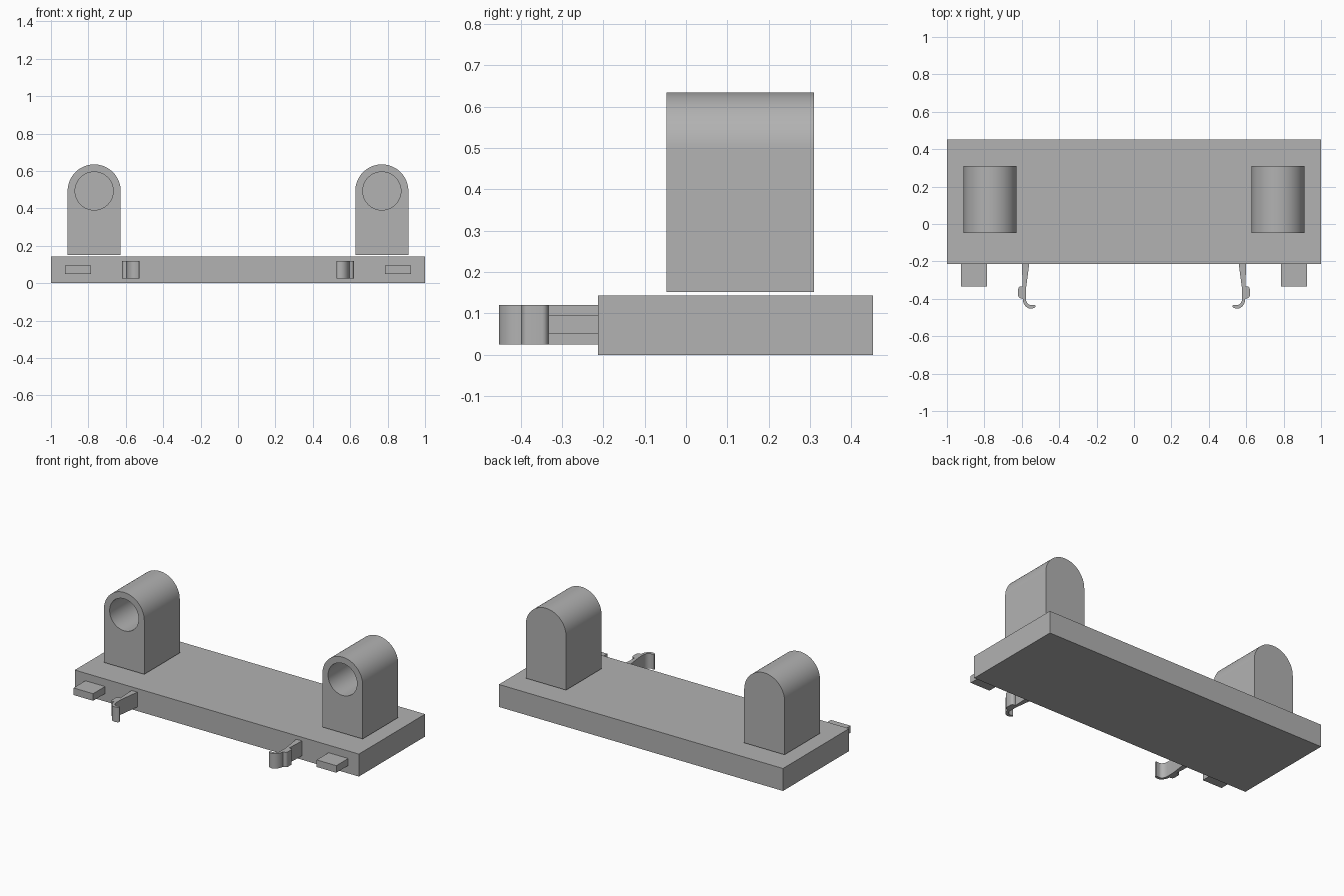
import bpy, bmesh
from math import sin, cos, pi, radians
from mathutils import Vector

cube = bpy.data.objects.get("Cube")
if cube:
    bpy.data.objects.remove(cube, do_unlink=True)

grey = bpy.data.materials.new("plain grey")
grey.use_nodes = True
colour = (0.445, 0.445, 0.445, 1)
grey.diffuse_color = colour
grey.node_tree.nodes["Principled BSDF"].inputs["Base Color"].default_value = colour


def prism(name, outline, extrude):
    """Extrude a closed outline of 3D points along a vector."""
    bm = bmesh.new()
    face = bm.faces.new([bm.verts.new(p) for p in outline])
    moved = bmesh.ops.extrude_face_region(bm, geom=[face], use_keep_orig=True)
    verts = [v for v in moved["geom"] if isinstance(v, bmesh.types.BMVert)]
    bmesh.ops.translate(bm, verts=verts, vec=Vector(extrude))
    bmesh.ops.recalc_face_normals(bm, faces=bm.faces)
    mesh = bpy.data.meshes.new(name)
    bm.to_mesh(mesh)
    bm.free()
    mesh.materials.append(grey)
    obj = bpy.data.objects.new(name, mesh)
    bpy.context.collection.objects.link(obj)
    return obj


def block(name, x0, x1, y0, y1, z0, z1):
    return prism(name, [(x0, y0, z0), (x1, y0, z0), (x1, y1, z0), (x0, y1, z0)],
                 (0, 0, z1 - z0))


def activate(obj):
    bpy.ops.object.select_all(action='DESELECT')
    obj.select_set(True)
    bpy.context.view_layer.objects.active = obj


def smooth(obj):
    activate(obj)
    bpy.ops.object.shade_smooth_by_angle(angle=radians(30))


def arc(cx, cy, rx, ry, start, end, steps):
    """Points on an elliptical arc, angles in degrees."""
    angles = [radians(start + (end - start) * i / steps) for i in range(steps + 1)]
    return [(cx + rx * cos(a), cy + ry * sin(a)) for a in angles]


# Base slab
block("base_plate", -1, 1, -0.213, 0.453, 0, 0.143)

for side, s in (("left", 1), ("right", -1)):
    # Round-topped post with a blind bore opening to the front
    cx, cz, r, front, back = s * 0.769, 0.493, 0.142, -0.047, 0.31
    shape = [(cx - r, 0.152), (cx + r, 0.152)] + arc(cx, cz, r, r, 0, 180, 40)
    post = prism(side + "_post", [(x, front, z) for x, z in shape],
                 (0, back - front, 0))
    ring = arc(cx, cz, 0.102, 0.102, 0, 360, 48)[:-1]
    cutter = prism(side + "_bore_cutter", [(x, front - 0.05, z) for x, z in ring],
                   (0, 0.35, 0))
    cutter.hide_render = True
    cut = post.modifiers.new("bore", 'BOOLEAN')
    cut.operation, cut.solver, cut.object = 'DIFFERENCE', 'EXACT', cutter
    activate(post)
    bpy.ops.object.modifier_apply(modifier=cut.name)
    bpy.data.objects.remove(cutter, do_unlink=True)
    smooth(post)

    # Flat locating tab
    block(side + "_tab", s * 0.787, s * 0.925, -0.333, -0.213, 0.05, 0.095)

    # Spring clip: tapered arm, outer catch and inward curled hook
    outline = [(0.56, -0.213), (0.6, -0.213), (0.595, -0.333)]
    outline += arc(0.602, -0.348, 0.017, 0.015, 90, 0, 5)
    outline += arc(0.602, -0.383, 0.017, 0.015, 0, -90, 5)
    outline += arc(0.55, -0.398, 0.045, 0.055, 0, -90, 10)
    outline += [(0.534, -0.449), (0.526, -0.441), (0.529, -0.432)]
    outline += arc(0.55, -0.398, 0.028, 0.036, -90, 0, 10)
    outline += [(0.578, -0.35)]
    smooth(prism(side + "_clip", [(s * x, y, 0.025) for x, y in outline],
                 (0, 0, 0.095)))
